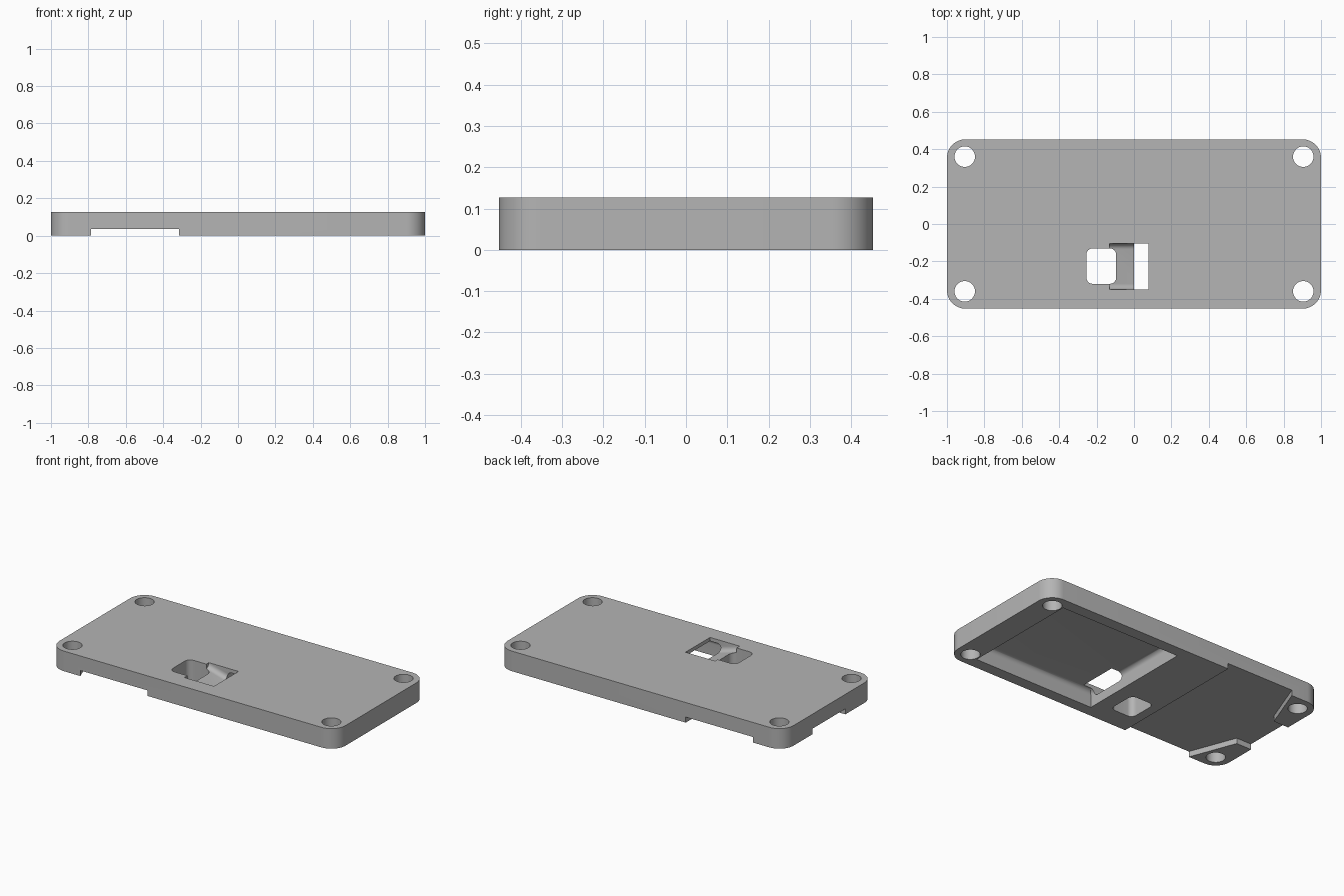
import bpy, bmesh
from mathutils import Vector

if "Cube" in bpy.data.objects:
    bpy.data.objects.remove(bpy.data.objects["Cube"])

LENGTH, WIDTH, HEIGHT = 2.0, 0.906, 0.127

grey = bpy.data.materials.new("plain_grey")
grey.use_nodes = True
colour = (0.46, 0.46, 0.46, 1)
grey.diffuse_color = colour
grey.node_tree.nodes["Principled BSDF"].inputs["Base Color"].default_value = colour


def prism(name, points, depth, rounded=None, radius=0.0, segments=8):
    """Extrude a 3D outline along depth, then round the edges picked by a rule."""
    bm = bmesh.new()
    face = bm.faces.new([bm.verts.new(p) for p in points])
    grown = bmesh.ops.extrude_face_region(bm, geom=[face])["geom"]
    bmesh.ops.translate(bm, vec=Vector(depth),
                        verts=[g for g in grown if isinstance(g, bmesh.types.BMVert)])
    if rounded:
        edges = [e for e in bm.edges if rounded(e.verts[0].co, e.verts[1].co)]
        bmesh.ops.bevel(bm, geom=edges, offset=radius, segments=segments,
                        profile=0.5, affect='EDGES')
    bmesh.ops.recalc_face_normals(bm, faces=bm.faces)
    mesh = bpy.data.meshes.new(name)
    bm.to_mesh(mesh)
    bm.free()
    mesh.materials.append(grey)
    obj = bpy.data.objects.new(name, mesh)
    bpy.context.collection.objects.link(obj)
    return obj


def box(name, x0, x1, y0, y1, z0, z1, **rounding):
    outline = [(x0, y0, z0), (x1, y0, z0), (x1, y1, z0), (x0, y1, z0)]
    return prism(name, outline, (0, 0, z1 - z0), **rounding)


def upright(a, b):
    return abs(a.z - b.z) > 0.05 and abs(a.x - b.x) + abs(a.y - b.y) < 0.001


# Plate with rounded corners
plate = box("mounting_plate", -LENGTH / 2, LENGTH / 2, -WIDTH / 2, WIDTH / 2, 0, HEIGHT,
            rounded=upright, radius=0.1, segments=12)
cutters = []

# Screw holes in the four corners
for x in (-0.905, 0.905):
    for y in (-0.36, 0.36):
        bpy.ops.mesh.primitive_cylinder_add(vertices=40, radius=0.055, depth=0.5,
                                            location=(x, y, 0.06))
        hole = bpy.context.object
        hole.name = "screw_hole_cutter"
        hole.data.materials.append(grey)
        cutters.append(hole)

# Deep pocket underneath, with a rounded ceiling edge
cutters.append(box("pocket_cutter", 0, 0.842, -0.38, 0.38, -0.1, 0.104,
                   rounded=lambda a, b: min(a.z, b.z) > 0.1, radius=0.03))

# Shallow step underneath, leaving two corner pads
half = [(-0.315, 0.5), (-0.767, 0.5), (-0.895, 0.163), (-1.1, 0.163)]
outline = half + [(x, -y) for x, y in reversed(half)]
cutters.append(prism("step_cutter", [(x, y, -0.1) for x, y in outline], (0, 0, 0.135)))

# Cable hole, sloping cable channel and slot into the pocket
cutters.append(box("cable_hole_cutter", -0.255, -0.095, -0.32, -0.13, -0.1, 0.3,
                   rounded=upright, radius=0.035))
ramp = [(-0.13, 0.2), (-0.13, 0.098), (0.05, 0.045), (0.05, 0.2)]
cutters.append(prism("channel_cutter", [(x, -0.35, z) for x, z in ramp], (0, 0.245, 0),
                     rounded=lambda a, b: abs(a.y - b.y) < 0.001 and max(a.z, b.z) < 0.15,
                     radius=0.03))
cutters.append(box("slot_cutter", 0.001, 0.077, -0.35, -0.105, 0.05, 0.3))

# Cut everything out of the plate
for cutter in cutters:
    cut = plate.modifiers.new(cutter.name, 'BOOLEAN')
    cut.operation = 'DIFFERENCE'
    cut.solver = 'EXACT'
    cut.object = cutter
bpy.ops.object.select_all(action='DESELECT')
bpy.context.view_layer.objects.active = plate
plate.select_set(True)
for name in [m.name for m in plate.modifiers]:
    bpy.ops.object.modifier_apply(modifier=name)
for cutter in cutters:
    bpy.data.objects.remove(cutter)

bpy.ops.object.shade_smooth_by_angle()
